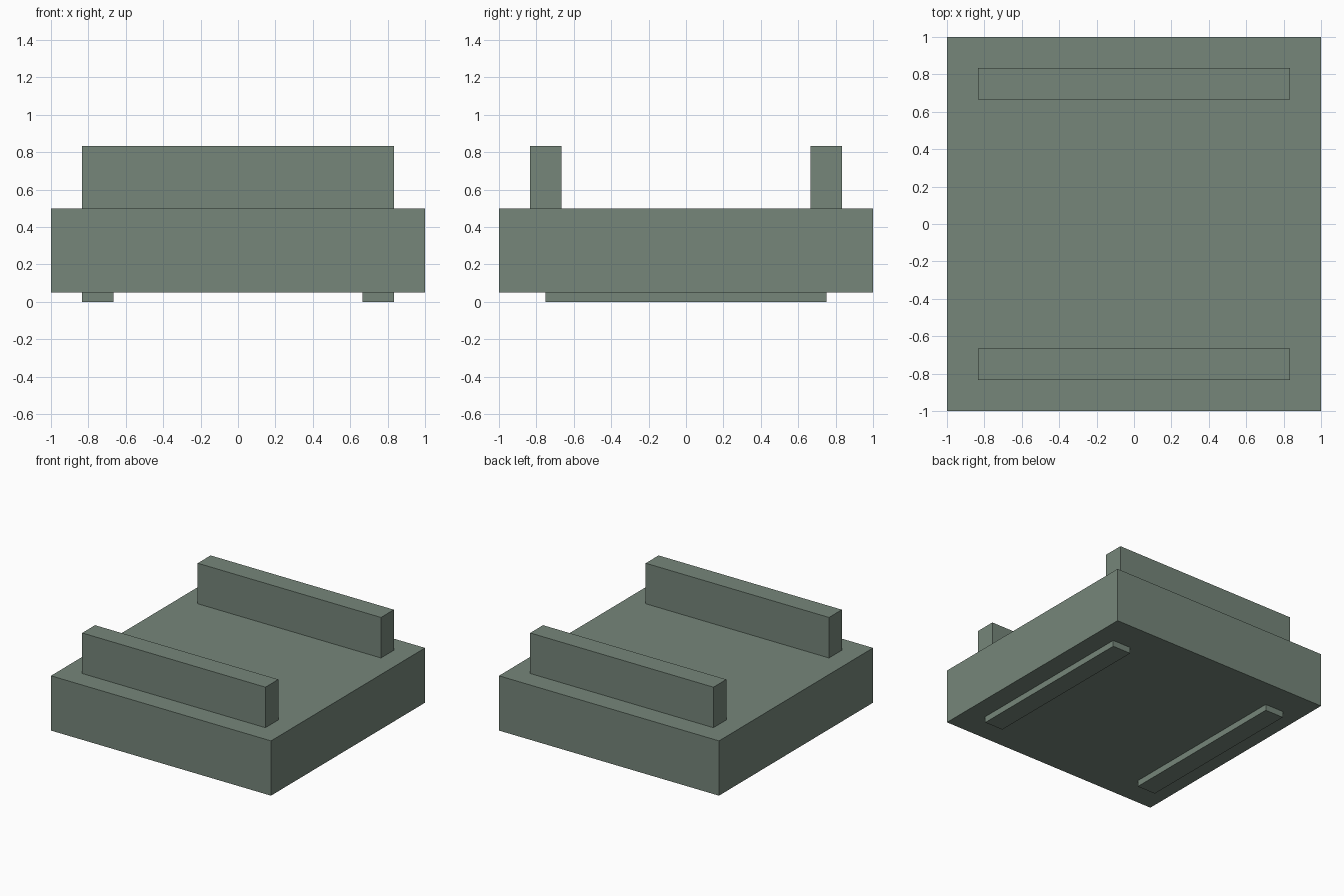
import bpy

old = bpy.data.objects.get("Cube")
if old:
    bpy.data.objects.remove(old, do_unlink=True)

# One flat grey-green colour
COLOUR = (0.18, 0.24, 0.195, 1)
green = bpy.data.materials.new("grey_green")
green.use_nodes = True
green.diffuse_color = COLOUR
green.node_tree.nodes["Principled BSDF"].inputs["Base Color"].default_value = COLOUR


def box(name, centre, size):
    """Add a flat-shaded box with its scale applied."""
    bpy.ops.mesh.primitive_cube_add(size=1, location=centre)
    ob = bpy.context.object
    ob.name = name
    for v in ob.data.vertices:
        v.co = [c * s for c, s in zip(v.co, size)]
    ob.data.materials.append(green)
    return ob


FOOT_H, BODY_TOP, WALL_TOP = 0.05, 0.5, 0.833
RAIL_POS, RAIL_W = 0.75, 0.167

# Square base slab
box("base_slab", (0, 0, (FOOT_H + BODY_TOP) / 2), (2, 2, BODY_TOP - FOOT_H))

# Upright walls across the front and back of the top
for side, s in (("front", -1), ("back", 1)):
    box(side + "_wall", (0, s * RAIL_POS, (BODY_TOP + WALL_TOP) / 2),
        (2 * 0.833, RAIL_W, WALL_TOP - BODY_TOP))

# Thin foot rails under the left and right
for side, s in (("right", -1), ("left", 1)):
    box(side + "_foot_rail", (s * RAIL_POS, 0, FOOT_H / 2), (RAIL_W, 1.5, FOOT_H))
